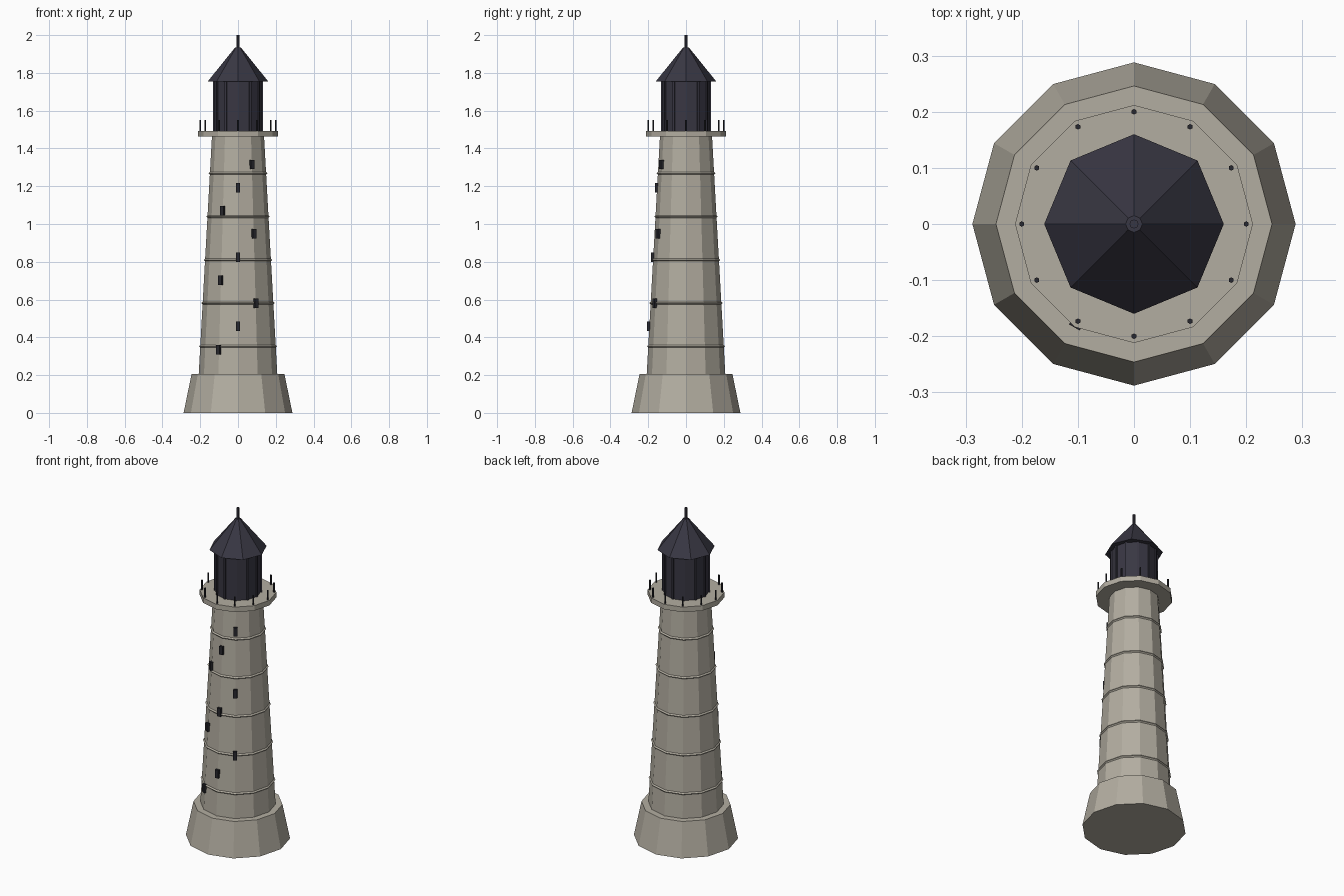
import bpy, math

if "Cube" in bpy.data.objects:
    bpy.data.objects.remove(bpy.data.objects["Cube"])

def material(name, rgb):
    m = bpy.data.materials.new(name)
    m.diffuse_color = (*rgb, 1)
    m.use_nodes = True
    m.node_tree.nodes["Principled BSDF"].inputs["Base Color"].default_value = m.diffuse_color
    return m

STONE = material("warm stone", (0.45, 0.42, 0.355))
DARK = material("dark slate", (0.040, 0.038, 0.056))
BLACK = material("near black", (0.020, 0.020, 0.026))

def frustum(name, sides, r0, r1, z0, z1, mat, x=0, y=0):
    # regular prism or cone with a corner pointing along +x
    bpy.ops.mesh.primitive_cone_add(vertices=sides, radius1=r0, radius2=r1,
                                    depth=z1 - z0, location=(x, y, (z0 + z1) / 2))
    o = bpy.context.object
    o.name = name
    o.data.materials.append(mat)
    return o

def box(name, size, loc, rot, mat):
    bpy.ops.mesh.primitive_cube_add(size=1, location=loc, rotation=rot)
    o = bpy.context.object
    o.name = name
    o.scale = size
    o.data.materials.append(mat)
    return o

Z0, Z1, R0, R1 = 0.205, 1.462, 0.208, 0.138
def tower_radius(z):
    return R0 + (R1 - R0) * (z - Z0) / (Z1 - Z0)

# Masonry
frustum("base", 12, 0.288, 0.246, 0, Z0, STONE)
frustum("tower", 12, R0, R1, Z0, Z1, STONE)
frustum("gallery_floor", 12, 0.212, 0.212, Z1, 1.493, STONE)

# Thin string courses around the tower
for i in range(5):
    z = 0.352 + i * 0.229
    bpy.ops.mesh.primitive_torus_add(major_segments=12, minor_segments=4,
                                     major_radius=tower_radius(z), minor_radius=0.007,
                                     location=(0, 0, z))
    band = bpy.context.object
    band.name = "tower_band"
    band.data.materials.append(STONE)

# Slit windows stepping back and forth across the front
lean = math.atan2(R0 - R1, Z1 - Z0)
for i in range(9):
    z = 0.335 + i * 0.1225
    a = math.radians((-120, -90, -60)[i % 3])
    r = tower_radius(z) + 0.001
    box("window", (0.022, 0.022, 0.05), (r * math.cos(a), r * math.sin(a), z),
        (0, 0, a), BLACK)

# Gallery posts
for i in range(12):
    a = math.radians(30 * i)
    frustum("gallery_post", 6, 0.005, 0.005, 1.49, 1.551, BLACK,
            0.2 * math.cos(a), 0.2 * math.sin(a))

# Lantern room with upright glazing bars
frustum("lantern_room", 12, 0.127, 0.127, 1.49, 1.757, DARK)
for i in range(12):
    a = math.radians(30 * i)
    box("lantern_bar", (0.012, 0.012, 0.264), (0.126 * math.cos(a), 0.126 * math.sin(a), 1.624),
        (0, 0, a), DARK)

# Roof and finial
frustum("roof", 8, 0.16, 0.015, 1.755, 1.935, DARK)
frustum("finial", 8, 0.008, 0.008, 1.93, 2.0, DARK)
